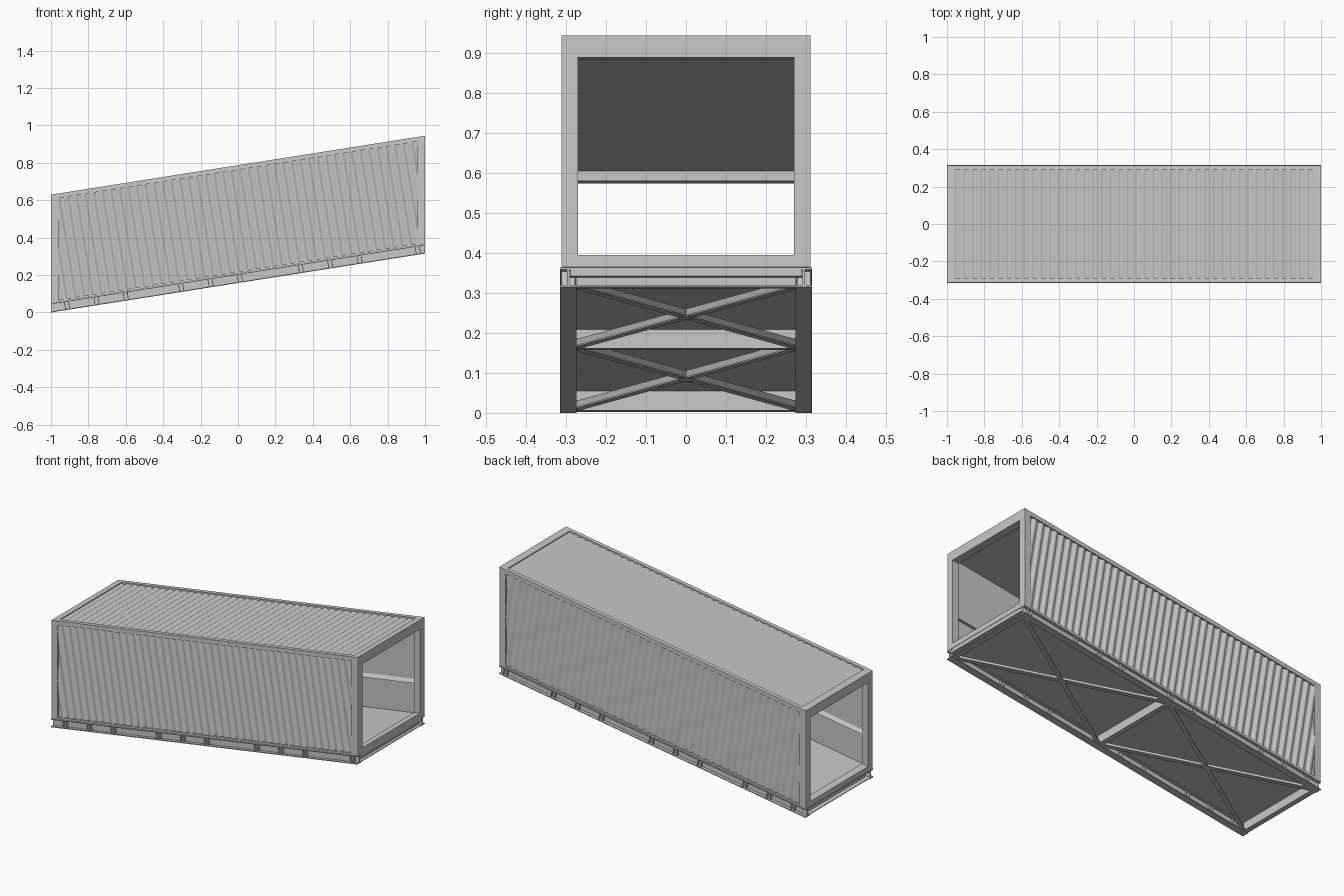
import bpy, bmesh, math
from mathutils import Vector

cube = bpy.data.objects.get("Cube")
if cube:
    bpy.data.objects.remove(cube)

SLOPE = 0.1575        # rise of the ramped body per unit of length
BASE, TOP = 0.05, 0.63  # body heights above the sloping ground line
HALF = 0.312          # half width
POST = 0.042
INNER = 1 - 0.04      # where the end frames stop


def material(name, value):
    m = bpy.data.materials.new(name)
    m.use_nodes = True
    m.diffuse_color = (value, value, value, 1)
    m.node_tree.nodes["Principled BSDF"].inputs["Base Color"].default_value = m.diffuse_color
    return m


GREY = material("steel grey", 0.58)


def ramp(v, lean=False):
    """Shear a point onto the ramp; lean keeps uprights square to the slope."""
    x, y, h = v
    if lean:
        x -= SLOPE * (h - TOP / 2)
    return Vector((x, y, h + SLOPE * (x + 1)))


def finish(name, bm):
    bmesh.ops.recalc_face_normals(bm, faces=bm.faces)
    mesh = bpy.data.meshes.new(name)
    bm.to_mesh(mesh)
    bm.free()
    mesh.materials.append(GREY)
    ob = bpy.data.objects.new(name, mesh)
    bpy.context.collection.objects.link(ob)
    return ob


def add_box(bm, x, y, h, lean=False):
    made = bmesh.ops.create_cube(bm, size=1)["verts"]
    for v in made:
        p = [r[0] if c < 0 else r[1] for c, r in zip(v.co, (x, y, h))]
        v.co = ramp(p, lean)


def boxes(name, items, lean=False):
    bm = bmesh.new()
    for x, y, h in items:
        add_box(bm, x, y, h, lean)
    return finish(name, bm)


def bar(bm, p, q, side, h):
    """Straight bar in plan from p to q; side is its offset range across."""
    p, q = Vector(p), Vector(q)
    d = (q - p).normalized()
    n = Vector((-d.y, d.x))
    made = bmesh.ops.create_cube(bm, size=1)["verts"]
    for v in made:
        base = (p if v.co.x < 0 else q) + n * (side[0] if v.co.y < 0 else side[1])
        v.co = ramp((base.x, base.y, h[0] if v.co.z < 0 else h[1]))


def ribs(pitch, middle, depth, steps=10):
    """Wavy corrugation along the body as (position, depth) pairs."""
    count = int(1.15 / pitch) * steps
    return [(i * pitch / steps, middle + depth * math.cos(math.tau * i / steps))
            for i in range(-count, count + 1)]


def sheet(name, rows, lean=False):
    """Smooth sheet through rows of two points, trimmed at the end frames."""
    bm = bmesh.new()
    pairs = [[bm.verts.new(ramp(p, lean)) for p in row] for row in rows]
    for a, b in zip(pairs, pairs[1:]):
        bm.faces.new((a[0], b[0], b[1], a[1])).smooth = True
    for sx in (-1, 1):
        geom = bm.verts[:] + bm.edges[:] + bm.faces[:]
        bmesh.ops.bisect_plane(bm, geom=geom, plane_co=(sx * INNER, 0, 0),
                               plane_no=(sx, 0, 0), clear_outer=True)
    ob = finish(name, bm)
    ob.data.set_sharp_from_angle(angle=math.radians(40))
    return ob


# Open end frames
for label, x in (("low", (-1, -INNER)), ("high", (INNER, 1))):
    wide = (-HALF + POST, HALF - POST)
    boxes(label + "_end_frame", [
        (x, (-HALF, -HALF + POST), (BASE, TOP)),
        (x, (HALF - POST, HALF), (BASE, TOP)),
        (x, wide, (TOP - 0.055, TOP)),
        (x, wide, (BASE, BASE + 0.03))])

# Side rails, ribbed walls, flat linings and inner rub rails
for label, s in (("right", -1), ("left", 1)):
    def across(a, b):
        return tuple(sorted((s * a, s * b)))
    span = (-INNER, INNER)
    boxes(label + "_side_rails", [
        (span, across(0.288, HALF), (TOP - 0.025, TOP)),
        (span, across(0.288, HALF), (BASE, BASE + 0.011))])
    sheet(label + "_ribbed_wall",
          [((x, s * d, BASE + 0.005), (x, s * d, TOP - 0.02))
           for x, d in ribs(0.046, 0.304, 0.005)], True)
    boxes(label + "_wall_lining", [(span, across(0.287, 0.290), (BASE + 0.01, TOP - 0.025))])
    sheet(label + "_rub_rail", [((-1, s * y, h), (1, s * y, h))
                                for y, h in ((0.288, 0.272), (0.273, 0.25), (0.288, 0.25))])

# Ribbed roof, ceiling and floor
sheet("ribbed_roof", [((x, -0.29, d), (x, 0.29, d)) for x, d in ribs(0.046, 0.622, 0.004)])
boxes("ceiling", [((-INNER, INNER), (-0.29, 0.29), (0.600, 0.604))])
boxes("floor", [((-INNER, INNER), (-0.30, 0.30), (BASE, BASE + 0.02))])

# Long I-beams under both sides, with paired web stiffeners
stations = [a + i * 0.157 for a in (-0.91, -0.30, 0.34) for i in range(3)] + [0.965]
for label, s in (("right", -1), ("left", 1)):
    mid = s * 0.2945
    edge, web, plate = [(mid - w, mid + w) for w in (0.0205, 0.003, 0.017)]
    boxes(label + "_long_beam", [
        ((-1, 1), edge, (0, 0.005)),
        ((-1, 1), edge, (BASE - 0.006, BASE - 0.001)),
        ((-1, 1), web, (0.005, BASE - 0.006))])
    shift = -SLOPE * TOP / 2
    boxes(label + "_web_stiffeners", [
        ((x + o + shift - 0.002, x + o + shift + 0.002), plate, (0.004, BASE - 0.004))
        for x in stations for o in (-0.011, 0.011)], True)

# Channel cross beams at the low end and middle
SPREAD = (-0.275, 0.275)
for label, x in (("low", -0.972), ("middle", 0.012)):
    flange = (x - 0.026, x)
    boxes(label + "_cross_beam", [
        ((x - 0.004, x), SPREAD, (0.002, BASE)),
        (flange, SPREAD, (0.002, 0.006)),
        (flange, SPREAD, (BASE - 0.008, BASE - 0.004))])

# High end cross beam: top bar over a recessed web and a bottom flange
boxes("high_cross_beam", [
    ((0.972, 0.998), (-0.29, 0.29), (0.028, BASE)),
    ((0.974, 0.978), SPREAD, (0.005, 0.028)),
    ((0.974, 0.998), SPREAD, (0.001, 0.005))])

# Crossed angle braces with a centre plate in each bay
for label, x0, x1 in (("low", -0.97, -0.01), ("high", 0.01, 0.97)):
    bm = bmesh.new()
    for s in (-1, 1):
        p, q = (x0, -s * 0.275), (x1, s * 0.275)
        bar(bm, p, q, (-0.012, 0.012), (0.003, 0.007))
        bar(bm, p, q, (-0.002, 0.002), (0.007, 0.025))
    c = (x0 + x1) / 2
    add_box(bm, (c - 0.025, c + 0.025), (-0.018, 0.018), (0.002, 0.004))
    finish(label + "_cross_brace", bm)
